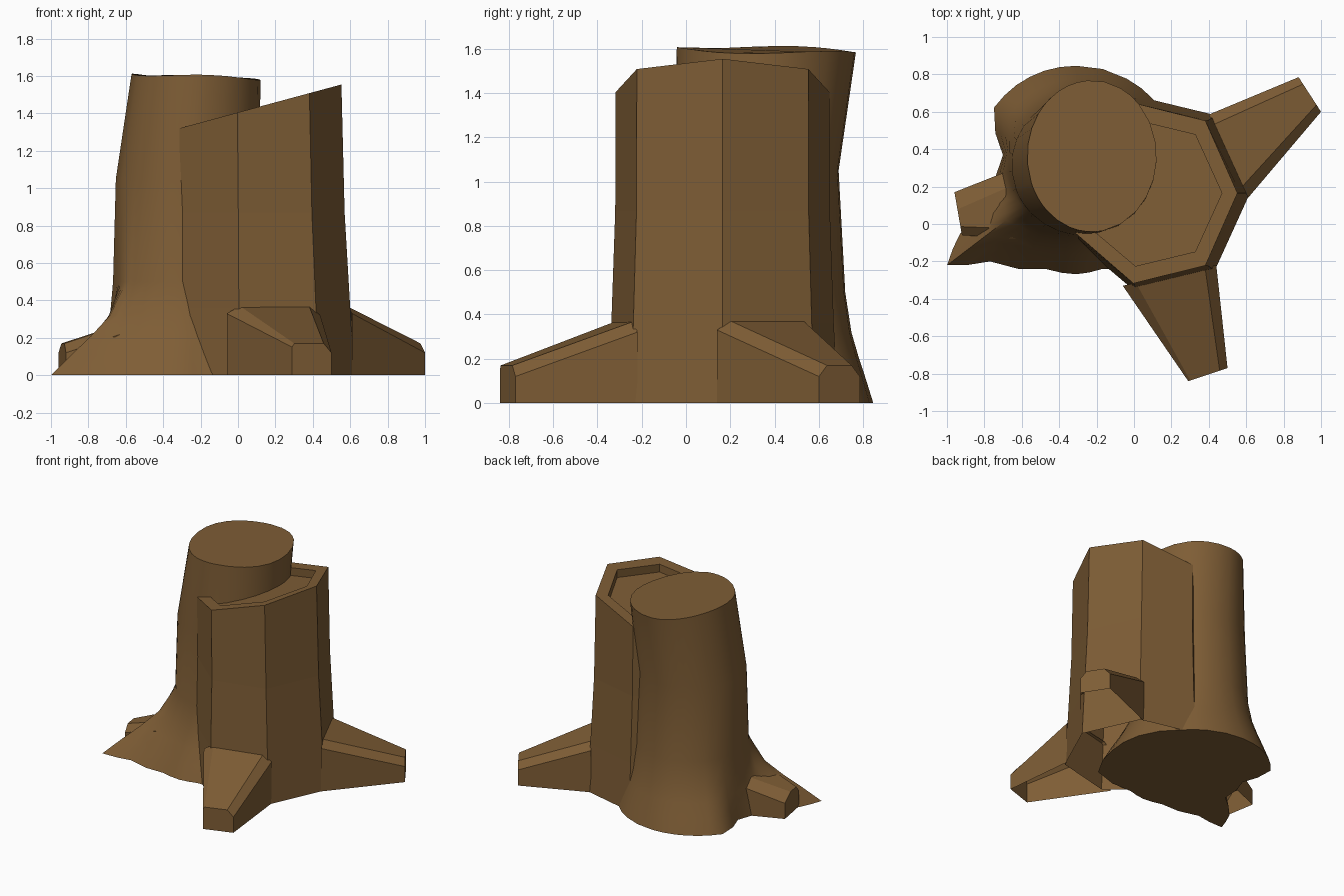
import bpy
from math import sin, cos, pi, radians

if "Cube" in bpy.data.objects:
    bpy.data.objects.remove(bpy.data.objects["Cube"])

bark = bpy.data.materials.new("bark")
bark.diffuse_color = (0.21, 0.11, 0.036, 1)
bark.use_nodes = True
bark.node_tree.nodes["Principled BSDF"].inputs["Base Color"].default_value = bark.diffuse_color


def make(name, verts, faces, smooth=None):
    me = bpy.data.meshes.new(name)
    me.from_pydata(verts, [], faces)
    me.materials.append(bark)
    ob = bpy.data.objects.new(name, me)
    bpy.context.collection.objects.link(ob)
    bpy.ops.object.select_all(action='DESELECT')
    ob.select_set(True)
    bpy.context.view_layer.objects.active = ob
    if smooth:
        bpy.ops.object.shade_smooth_by_angle(angle=radians(smooth))
    return ob


def loft(name, rings, cap_start, cap_end, smooth=None):
    n = len(rings[0])
    verts = [p for r in rings for p in r]
    faces = [(k * n + i, k * n + (i + 1) % n, (k + 1) * n + (i + 1) % n, (k + 1) * n + i)
             for k in range(len(rings) - 1) for i in range(n)]
    if cap_start:
        faces.append(tuple(reversed(range(n))))
    if cap_end:
        faces.append(tuple(range(len(verts) - n, len(verts))))
    return make(name, verts, faces, smooth)


# Round trunk: irregular root outline (angle, radius) blending up into ellipses
CX, CY = -0.27, 0.30
outline = [(-159.5, .51), (-152, .747), (-144.5, .896), (-135, .707), (-110, .576),
           (-94, .57), (-80, .55), (-47, .66), (-18, .60), (10, .57), (43.5, .523),
           (64, .53), (94, .547), (112, .56), (129, .57), (146, .577), (171, .436)]
pts = []
for (a, r), (b, s) in zip(outline, outline[1:] + [(200.5, .51)]):
    pts += [(radians(a), r), (radians((a + b) / 2), (r + s) / 2)]


def ellipse(cx, cy, rx, ry, z, wave=0):
    return [(cx + rx * cos(a), cy + ry * sin(a),
             z - wave * (cos(a) + 0.6 * sin(3 * a + 2.5) + 0.5 * sin(a))) for a, r in pts]


base = [(CX + r * cos(a), CY + r * sin(a), 0) for a, r in pts]
waist = ellipse(CX, 0.32, .40, .40, .50)
rings = [base]
for z, f in ((.11, .73), (.21, .47), (.32, .22)):
    rings.append([(w[0] + (b[0] - w[0]) * f, w[1] + (b[1] - w[1]) * f, z)
                  for b, w in zip(base, waist)])
rings += [waist, ellipse(-.27, .315, .385, .375, 1.05),
          ellipse(-.225, .363, .346, .405, 1.595, .012)]
loft("round_trunk", rings, True, True, 40)


# Seven-sided hollow stump with a slanted, recessed top
def hept(cx, rx, ry, z, slant=0):
    out = []
    for i in range(7):
        a = 2 * pi * i / 7
        x = cx + rx * cos(a)
        out.append((x, .165 + ry * sin(a), z + slant * x))
    return out


loft("faceted_stump", [hept(.115, .505, .535, 0), hept(.113, .487, .515, .36),
                       hept(.105, .465, .497, .87), hept(.098, .455, .495, 1.405, .27),
                       hept(.092, .378, .40, 1.405, .27), hept(.092, .378, .40, 1.345, .27)],
     False, True)


# Chamfered wedge roots, each from two wall corners to two tip corners
def root(name, a1, a2, t1, t2, shoulder1=.12, inset1=.2):
    def section(p, q, h1, h2, top, i1, i2):
        def mix(t, z):
            return (p[0] + (q[0] - p[0]) * t, p[1] + (q[1] - p[1]) * t, z)
        return [mix(0, 0), mix(0, h1), mix(i1, top), mix(1 - i2, top), mix(1, h2), mix(1, 0)]
    near = section(a1, a2, .33, .32, .37, .14, .12)
    far = section(t1, t2, shoulder1, .12, .17, inset1, .2)
    faces = [(i, i + 1, i + 7, i + 6) for i in range(5)] + [tuple(range(6, 12))]
    make(name, near + far, faces)


root("back_right_root", (.61, .14), (.40, .585), (1.0, .60), (.88, .785))
root("front_root", (-.06, -.33), (.44, -.22), (.29, -.84), (.50, -.77), .15, .05)
root("left_root", (-.33, .42), (-.33, -.10), (-.96, .17), (-.92, -.06), .12, .4)
